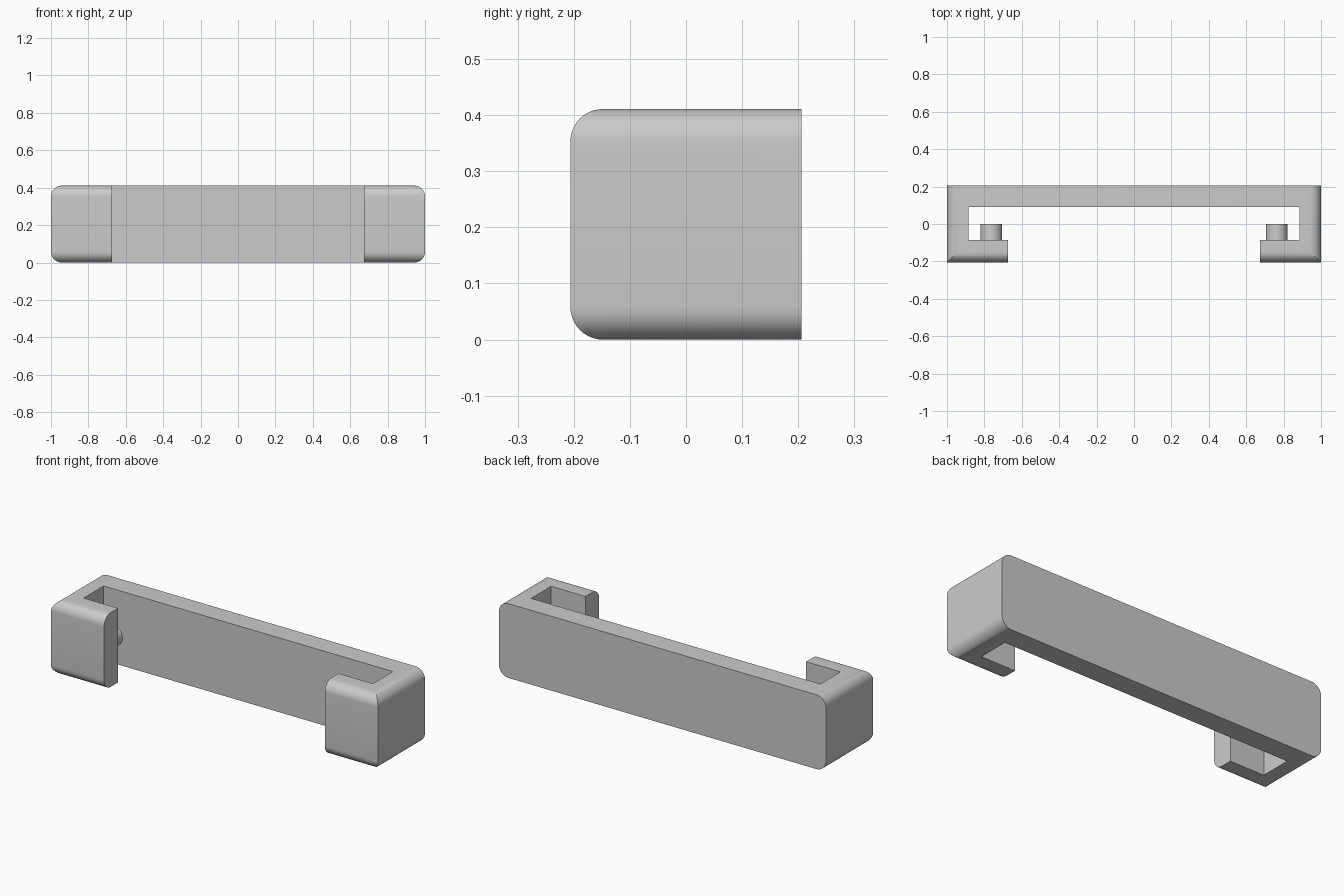
import bpy, bmesh, math
from mathutils import Matrix

old = bpy.data.objects.get("Cube")
if old:
    bpy.data.objects.remove(old, do_unlink=True)

HEIGHT, DEPTH, RADIUS = 0.411, 0.206, 0.058

grey = bpy.data.materials.new("plain grey")
grey.use_nodes = True
colour = (0.6, 0.6, 0.6, 1)
grey.diffuse_color = colour
grey.node_tree.nodes["Principled BSDF"].inputs["Base Color"].default_value = colour


def finish(bm, name):
    bmesh.ops.recalc_face_normals(bm, faces=bm.faces)
    mesh = bpy.data.meshes.new(name)
    bm.to_mesh(mesh)
    bm.free()
    mesh.materials.append(grey)
    obj = bpy.data.objects.new(name, mesh)
    bpy.context.collection.objects.link(obj)
    bpy.ops.object.select_all(action='DESELECT')
    obj.select_set(True)
    bpy.context.view_layer.objects.active = obj
    bpy.ops.object.shade_smooth_by_angle(angle=math.radians(30))
    return obj


# Bracket: C-shaped plan with hooked ends, extruded upward
half = [(1, DEPTH), (1, -DEPTH), (0.675, -DEPTH), (0.675, -0.085),
        (0.885, -0.085), (0.885, 0.09)]
outline = half + [(-x, y) for x, y in reversed(half)]
bm = bmesh.new()
base = bm.faces.new([bm.verts.new((x, y, 0)) for x, y in outline])
top = bmesh.ops.extrude_face_region(bm, geom=[base])["geom"]
bmesh.ops.translate(bm, vec=(0, 0, HEIGHT),
                    verts=[v for v in top if isinstance(v, bmesh.types.BMVert)])


# Round the upper and lower edges of the ends and of the hook fronts
def rounded(edge):
    a, b = (v.co for v in edge.verts)
    level = abs(a.z - b.z) < 1e-4
    end = abs(a.x - b.x) < 1e-4 and abs(a.x) > 0.99
    front = a.y < -0.2 and b.y < -0.2
    return level and (end or front)


bmesh.ops.bevel(bm, geom=[e for e in bm.edges if rounded(e)], offset=RADIUS,
                segments=10, profile=0.5, affect='EDGES', clamp_overlap=False)
finish(bm, "bracket")

# Round pegs behind the hooks
for side, name in ((1, "left_peg"), (-1, "right_peg")):
    bm = bmesh.new()
    place = Matrix.Translation((side * 0.763, -0.045, HEIGHT / 2))
    bmesh.ops.create_cone(bm, cap_ends=True, segments=48, radius1=RADIUS,
                          radius2=RADIUS, depth=0.09,
                          matrix=place @ Matrix.Rotation(math.pi / 2, 4, 'X'))
    finish(bm, name)
